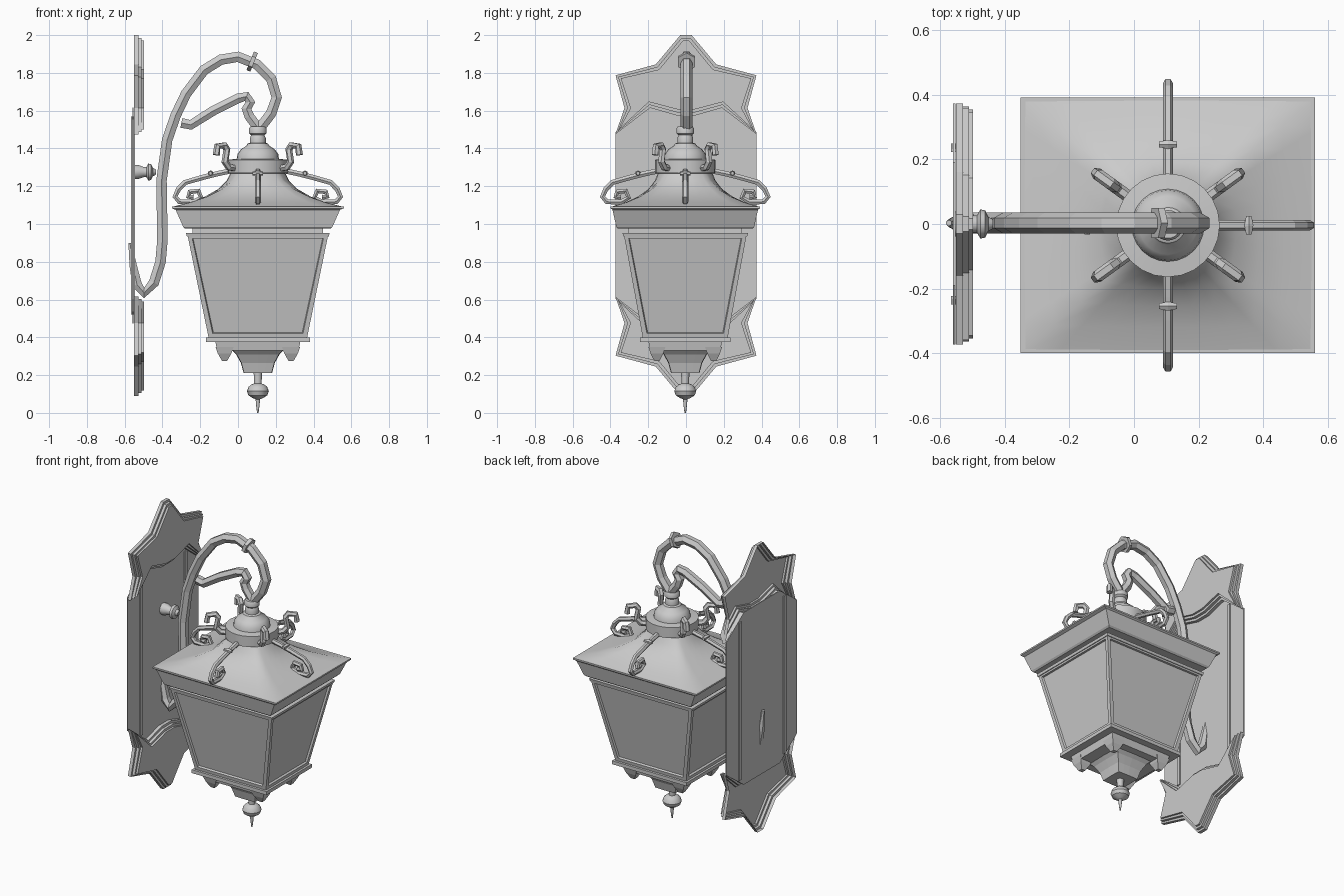
import bpy, bmesh, math
from mathutils import Vector, Matrix

cube = bpy.data.objects.get("Cube")
if cube:
    bpy.data.objects.remove(cube)

CX, CY = 0.105, -0.004  # lantern axis
metal = bpy.data.materials.new("grey_metal")
metal.use_nodes = True
GREY = (0.6, 0.6, 0.6, 1)
metal.diffuse_color = GREY
metal.node_tree.nodes["Principled BSDF"].inputs["Base Color"].default_value = GREY


def finish(name, bm, smooth=None, loc=(0, 0, 0)):
    bmesh.ops.recalc_face_normals(bm, faces=bm.faces)
    mesh = bpy.data.meshes.new(name)
    bm.to_mesh(mesh)
    bm.free()
    ob = bpy.data.objects.new(name, mesh)
    ob.location = loc
    mesh.materials.append(metal)
    bpy.context.collection.objects.link(ob)
    if smooth:
        bpy.ops.object.select_all(action='DESELECT')
        ob.select_set(True)
        bpy.context.view_layer.objects.active = ob
        bpy.ops.object.shade_smooth_by_angle(angle=math.radians(smooth))
    return ob


def skin(bm, rings):
    """Bridge rings of points and cap both ends."""
    rows = [[bm.verts.new(p) for p in ring] for ring in rings]
    n = len(rows[0])
    for a, b in zip(rows, rows[1:]):
        for i in range(n):
            bm.faces.new((a[i], a[(i + 1) % n], b[(i + 1) % n], b[i]))
    bm.faces.new(rows[0][::-1])
    bm.faces.new(rows[-1])


def lathe(name, profile, sides=24, smooth=35, axis='Z', loc=(CX, CY, 0)):
    bm = bmesh.new()
    turn = [2 * math.pi * i / sides for i in range(sides)]
    skin(bm, [[(r * math.cos(t), r * math.sin(t), z) for t in turn] for r, z in profile])
    if axis == 'X':
        bm.transform(Matrix.Rotation(math.pi / 2, 4, 'Y'))
    return finish(name, bm, smooth, loc)


def loft(name, levels, k=1, smooth=None, inset=None):
    """Stack rectangular sections (half x, half y, z, roundness)."""
    base = []
    for c in range(4):
        rot = Matrix.Rotation(c * math.pi / 2, 2)
        base += [rot @ Vector((1, -1 + 2 * i / k)) for i in range(k)]
    rings = []
    for hx, hy, z, rnd in levels:
        ring = [p.lerp(p.normalized(), rnd) for p in base]
        rings.append([(p.x * hx, p.y * hy, z) for p in ring])
    bm = bmesh.new()
    skin(bm, rings)
    if inset:
        bmesh.ops.recalc_face_normals(bm, faces=bm.faces)
        panes = [f for f in bm.faces if abs(f.normal.z) < 0.7]
        bmesh.ops.inset_individual(bm, faces=panes, thickness=inset, depth=0)
        bmesh.ops.inset_individual(bm, faces=panes, thickness=0.006, depth=-0.012)
    return finish(name, bm, smooth, (CX, CY, 0))


def slab(name, points, x0, x1):
    """Flat plate with an outline in the y-z plane."""
    bm = bmesh.new()
    skin(bm, [[(x, y, z) for y, z in points] for x in (x0, x1)])
    return finish(name, bm)


def bar(name, points, depth, loc=(0, 0, 0), angle=0, taper=()):
    """Six-sided rod along a path in the x-z plane, turned about z."""
    cu = bpy.data.curves.new(name, 'CURVE')
    cu.dimensions = '3D'
    cu.bevel_depth = depth
    cu.bevel_resolution = 1
    cu.use_fill_caps = True
    sp = cu.splines.new('POLY')
    sp.points.add(len(points) - 1)
    for i, (p, (x, z)) in enumerate(zip(sp.points, points)):
        p.co = (x, 0, z, 1)
        p.radius = taper[i] if i < len(taper) else 1
    sp.use_smooth = False
    cu.materials.append(metal)
    ob = bpy.data.objects.new(name, cu)
    ob.location = loc
    ob.rotation_euler.z = angle
    bpy.context.collection.objects.link(ob)
    bpy.ops.object.select_all(action='DESELECT')
    ob.select_set(True)
    bpy.context.view_layer.objects.active = ob
    bpy.ops.object.convert(target='MESH')


# Wall plate: thin panel behind the crests, with two ribs
upper = [(0.372, 1.488), (0.19, 1.618), (-0.19, 1.618), (-0.372, 1.488)]
slab("wall_panel", upper + [(y, 2.09 - z) for y, z in reversed(upper)], -0.559, -0.552)
for side in (-1, 1):
    a, b = side * 0.235 - 0.013, side * 0.235 + 0.013
    slab("panel_rib", [(a, 0.52), (b, 0.52), (b, 1.57), (a, 1.57)], -0.566, -0.546)

# Stepped star-shaped crest at each end, hollow behind
half = [(0.03, 2.0), (0.16, 1.845), (0.373, 1.787), (0.326, 1.615), (0.373, 1.475),
        (0.19, 1.615), (0.05, 1.575)]
outline = half + [(-y, z) for y, z in reversed(half)]


def crest(name, flip):
    bm = bmesh.new()
    pts = [(-0.55, y, 2.09 - z if flip else z) for y, z in outline]
    top = bm.faces.new([bm.verts.new(p) for p in pts])
    top.normal_update()
    if top.normal.x < 0:
        top.normal_flip()
    for step in (0.022, 0.018, 0.013):
        ext = bmesh.ops.extrude_face_region(bm, geom=[top])
        bmesh.ops.delete(bm, geom=[top], context='FACES_ONLY')
        top = [g for g in ext["geom"] if isinstance(g, bmesh.types.BMFace)][0]
        bmesh.ops.translate(bm, verts=top.verts[:], vec=(step, 0, 0))
        top.normal_update()
        if step != 0.013:
            bmesh.ops.inset_region(bm, faces=[top], thickness=0.016, depth=0)
    finish(name, bm)


crest("upper_crest", False)
crest("lower_crest", True)
lathe("plate_knob", [(0.038, -0.555), (0.038, -0.53), (0.027, -0.5), (0.027, -0.485), (0.045, -0.475),
                     (0.042, -0.46), (0.022, -0.45), (0.014, -0.435)], 12, axis='X', loc=(0, 0, 1.275))

# Bracket arm with its inner scroll and clasp
bar("bracket_arm", [(-0.572, 0.9), (-0.555, 0.78), (-0.535, 0.68), (-0.497, 0.635), (-0.445, 0.69),
                    (-0.41, 0.8), (-0.4, 0.915), (-0.405, 1.23), (-0.375, 1.445), (-0.33, 1.575),
                    (-0.275, 1.69), (-0.18, 1.815), (-0.09, 1.87), (0, 1.885), (0.1, 1.845),
                    (0.175, 1.77), (0.205, 1.67), (0.175, 1.585), (0.11, 1.5)], 0.032, (0, 0.003, 0),
    taper=(0.3, 0.7, 0.95))
bar("bracket_scroll", [(-0.3, 1.535), (-0.25, 1.525), (-0.13, 1.6), (0, 1.665), (0.045, 1.675),
                       (0.065, 1.645), (0.045, 1.61), (0.06, 1.57), (0.105, 1.51)], 0.03, (0, 0.003, 0))
clasp = lathe("arm_clasp", [(0.053, -0.011), (0.053, 0.011)], 6, None, loc=(0.075, 0.003, 1.86))
clasp.rotation_euler.y = math.radians(112)

# Lantern crown: hanging neck, dome and drum
lathe("crown", [(0.04, 1.515), (0.047, 1.505), (0.047, 1.48), (0.035, 1.47), (0.042, 1.455),
                (0.042, 1.43), (0.055, 1.425), (0.06, 1.415), (0.09, 1.395), (0.108, 1.37),
                (0.112, 1.345), (0.16, 1.34), (0.16, 1.27), (0.13, 1.265)])

# Swept roof and cornice
loft("roof", [(0.455, 0.395, 1.09, 0.02), (0.36, 0.315, 1.115, 0.06), (0.28, 0.25, 1.145, 0.15),
              (0.21, 0.195, 1.185, 0.35), (0.165, 0.16, 1.23, 0.7), (0.14, 0.14, 1.28, 1)], 8, 40)
loft("cornice", [(0.455, 0.395, 1.093, 0), (0.455, 0.395, 1.083, 0), (0.435, 0.385, 1.075, 0),
                 (0.395, 0.365, 0.985, 0), (0.385, 0.355, 0.975, 0)])

# Tapered lantern body with recessed panes
loft("body_neck", [(0.345, 0.3, 0.98, 0), (0.345, 0.3, 0.94, 0)])
loft("body_top_rail", [(0.38, 0.332, 0.952, 0), (0.376, 0.328, 0.935, 0)])
loft("lantern_body", [(0.373, 0.325, 0.945, 0), (0.26, 0.224, 0.395, 0)], inset=0.033)
loft("base_flange", [(0.275, 0.24, 0.398, 0), (0.275, 0.24, 0.375, 0)])

# Underside: tapering boss, corner feet and finial
loft("base_block", [(0.225, 0.195, 0.378, 0), (0.215, 0.185, 0.33, 0)])
loft("base_boss", [(0.14, 0.14, 0.335, 0.1), (0.115, 0.115, 0.31, 0.1), (0.09, 0.09, 0.265, 0.1),
                   (0.075, 0.075, 0.21, 0.1)], 4)
for sx in (-1, 1):
    for sy in (-1, 1):
        foot = loft("corner_foot", [(0.048, 0.045, 0.35, 0), (0.036, 0.034, 0.315, 0), (0.014, 0.014, 0.276, 0)])
        foot.location += Vector((sx * 0.176, sy * 0.15, 0))
lathe("finial", [(0.022, 0.215), (0.02, 0.155), (0.035, 0.15), (0.05, 0.137), (0.058, 0.115), (0.05, 0.093),
                 (0.03, 0.08), (0.012, 0.072), (0.009, 0.04), (0.004, 0)], 16)

# Roof scrolls: four long volutes and four short hooks
volute = [(0.15, 1.28), (0.22, 1.265), (0.29, 1.247), (0.385, 1.22), (0.42, 1.185), (0.438, 1.145),
          (0.415, 1.118), (0.34, 1.116), (0.3, 1.14), (0.315, 1.175), (0.36, 1.17), (0.368, 1.145), (0.34, 1.142)]
hook = [(0.14, 1.295), (0.19, 1.3), (0.215, 1.33), (0.203, 1.395), (0.22, 1.417), (0.265, 1.412), (0.272, 1.365)]
for i in range(4):
    quarter = i * math.pi / 2
    bar("roof_volute", volute, 0.016, (CX, CY, 0), quarter)
    knot = lathe("volute_knot", [(0.01, -0.028), (0.016, 0), (0.01, 0.028)], 6, None, 'X')
    knot.location += Matrix.Rotation(quarter, 3, 'Z') @ Vector((0.25, 0, 1.268))
    knot.rotation_euler.z = quarter + math.pi / 2
for deg in (36, 144, 216, 324):
    bar("crown_hook", hook, 0.019, (CX, CY, 0), math.radians(deg))
